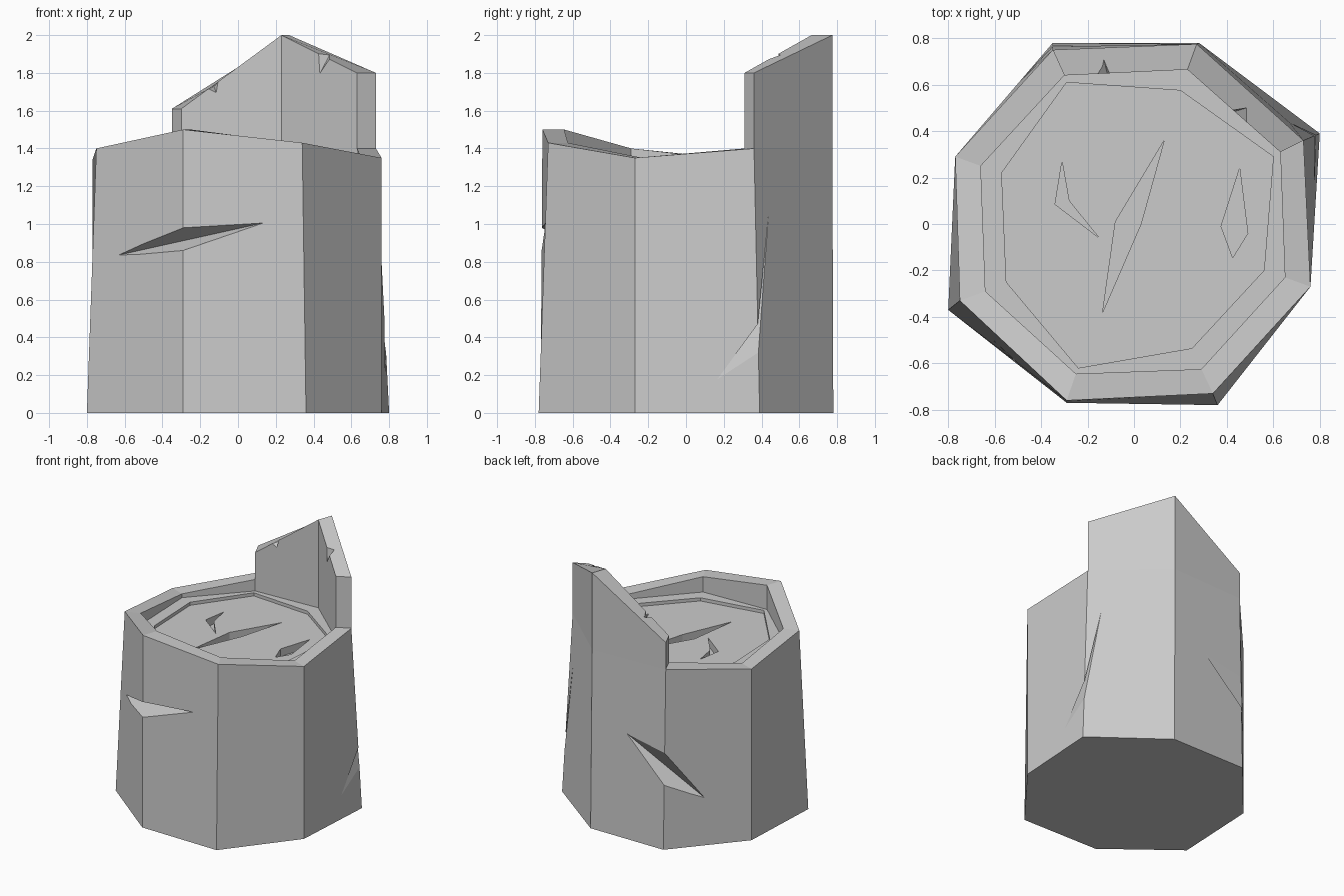
import bpy, bmesh
from mathutils import Vector

if "Cube" in bpy.data.objects:
    bpy.data.objects.remove(bpy.data.objects["Cube"])

# Eight-sided rings, anticlockwise from the front-left corner
BASE = [(-.80, -.37), (-.29, -.77), (.36, -.78), (.76, -.27), (.80, .39), (.28, .78), (-.35, .78), (-.77, .29)]
RIM = [(-.75, -.33), (-.29, -.76), (.34, -.73), (.76, -.27), (.73, .36), (.27, .775), (-.35, .75), (-.77, .29)]
INNER = [(-.64, -.29), (-.25, -.645), (.29, -.625), (.65, -.23), (.63, .31), (.23, .665), (-.30, .64), (-.66, .25)]
DISC = [(-.55, -.25), (-.24, -.62), (.25, -.535), (.56, -.20), (.60, .29), (.20, .575), (-.29, .61), (-.57, .22)]
RIM_Z = [1.40, 1.50, 1.43, 1.35, 1.40, 1.40, 1.40, 1.34]
WALL_Z = {4: 1.80, 5: 2.00, 6: 1.61}      # splintered wall at the back
FLOOR_Z, DISC_Z = 1.31, 1.285

# Stump body, one closed mesh
bm = bmesh.new()


def ring(points, zs):
    return [bm.verts.new((x, y, z)) for (x, y), z in zip(points, zs)]


base = ring(BASE, [0] * 8)
rim = ring(RIM, RIM_Z)
inner = ring(INNER, RIM_Z)
floor = ring(INNER, [FLOOR_Z] * 8)
lip = ring(DISC, [FLOOR_Z] * 8)
disc = ring(DISC, [DISC_Z] * 8)


def band(a, b, skip=()):
    for i in range(8):
        if i not in skip:
            j = (i + 1) % 8
            bm.faces.new((a[i], a[j], b[j], b[i]))


bm.faces.new(base[::-1])
band(base, rim)
band(rim, inner, skip=(4, 5))
band(inner, floor)
band(floor, lip)
band(lip, disc)
bm.faces.new(disc)

# Splintered wall rising from the rim
high_out = {i: bm.verts.new((*RIM[i], z)) for i, z in WALL_Z.items()}
high_in = {i: bm.verts.new((*INNER[i], z)) for i, z in WALL_Z.items()}
for i in (4, 5):
    loop = [rim, high_out, high_in, inner]
    for a, b in zip(loop, loop[1:]):
        bm.faces.new((a[i], a[i + 1], b[i + 1], b[i]))
for i in (4, 6):
    bm.faces.new((rim[i], high_out[i], high_in[i], inner[i]))
bmesh.ops.recalc_face_normals(bm, faces=bm.faces)


def make_object(name, mesh_bm):
    me = bpy.data.meshes.new(name)
    mesh_bm.to_mesh(me)
    mesh_bm.free()
    ob = bpy.data.objects.new(name, me)
    bpy.context.collection.objects.link(ob)
    return ob


stump = make_object("tree_stump", bm)

# Cutters for cracks and chips
cut = bmesh.new()


def on_side(i, t, z):
    """Point at height z, fraction t of the way from corner i to the next."""
    def corner(k):
        return Vector(BASE[k]).lerp(Vector(RIM[k]), z / RIM_Z[k])
    p = corner(i).lerp(corner((i + 1) % 8), t)
    return Vector((p.x, p.y, z))


def gash(a, b, c, d):
    """Wedge across an edge: a and b are the tips, c and d lie on the edge."""
    a, b, c, d = map(Vector, (a, b, c, d))
    m = (a + b) / 2
    v = [cut.verts.new(m + (p - m) * k) for p, k in ((a, 1.06), (b, 1.06), (c, 1.5), (d, 1.5))]
    for f in ((0, 1, 2), (0, 3, 1), (0, 2, 3), (1, 3, 2)):
        cut.faces.new([v[n] for n in f])


# Bark gashes: front, right, back left
gash(on_side(0, .68 - .35, .84), on_side(1, .70, 1.01), on_side(1, 0, .98), on_side(1, 0, .86))
gash(on_side(3, .65, .15), on_side(4, .16, 1.04), on_side(4, 0, .47), on_side(4, 0, .32))
gash(on_side(5, .45, .83), on_side(6, .45, .38), on_side(6, 0, .75), on_side(6, 0, .50))

# Chips in the top edge of the wall
gash((-.13, .71, 1.735), (-.115, .647, 1.695), (-.155, .645, 1.715), (-.105, .647, 1.751))
gash((.485, .50, 1.895), (.435, .485, 1.80), (.425, .49, 1.90), (.485, .44, 1.874))

# Cracks in the cut face
CRACKS = [
    [(-.31, .27), (-.34, .085), (-.15, -.06), (-.28, .10)],
    [(.13, .36), (-.08, .01), (-.135, -.38), (.03, 0)],
    [(.455, .24), (.375, -.01), (.425, -.145), (.49, -.04)],
]
for pts in CRACKS:
    low = [cut.verts.new((x, y, DISC_Z - .06)) for x, y in pts]
    top = [cut.verts.new((x, y, DISC_Z + .05)) for x, y in pts]
    cut.faces.new(low[::-1])
    cut.faces.new(top)
    for i in range(4):
        j = (i + 1) % 4
        cut.faces.new((low[i], low[j], top[j], top[i]))
bmesh.ops.recalc_face_normals(cut, faces=cut.faces)
cutter = make_object("crack_cutters", cut)
cutter.hide_render = True

# Carve and apply
mod = stump.modifiers.new("cracks", 'BOOLEAN')
mod.operation, mod.solver, mod.object = 'DIFFERENCE', 'EXACT', cutter
bpy.context.view_layer.objects.active = stump
bpy.ops.object.modifier_apply(modifier=mod.name)
bpy.data.objects.remove(cutter)
